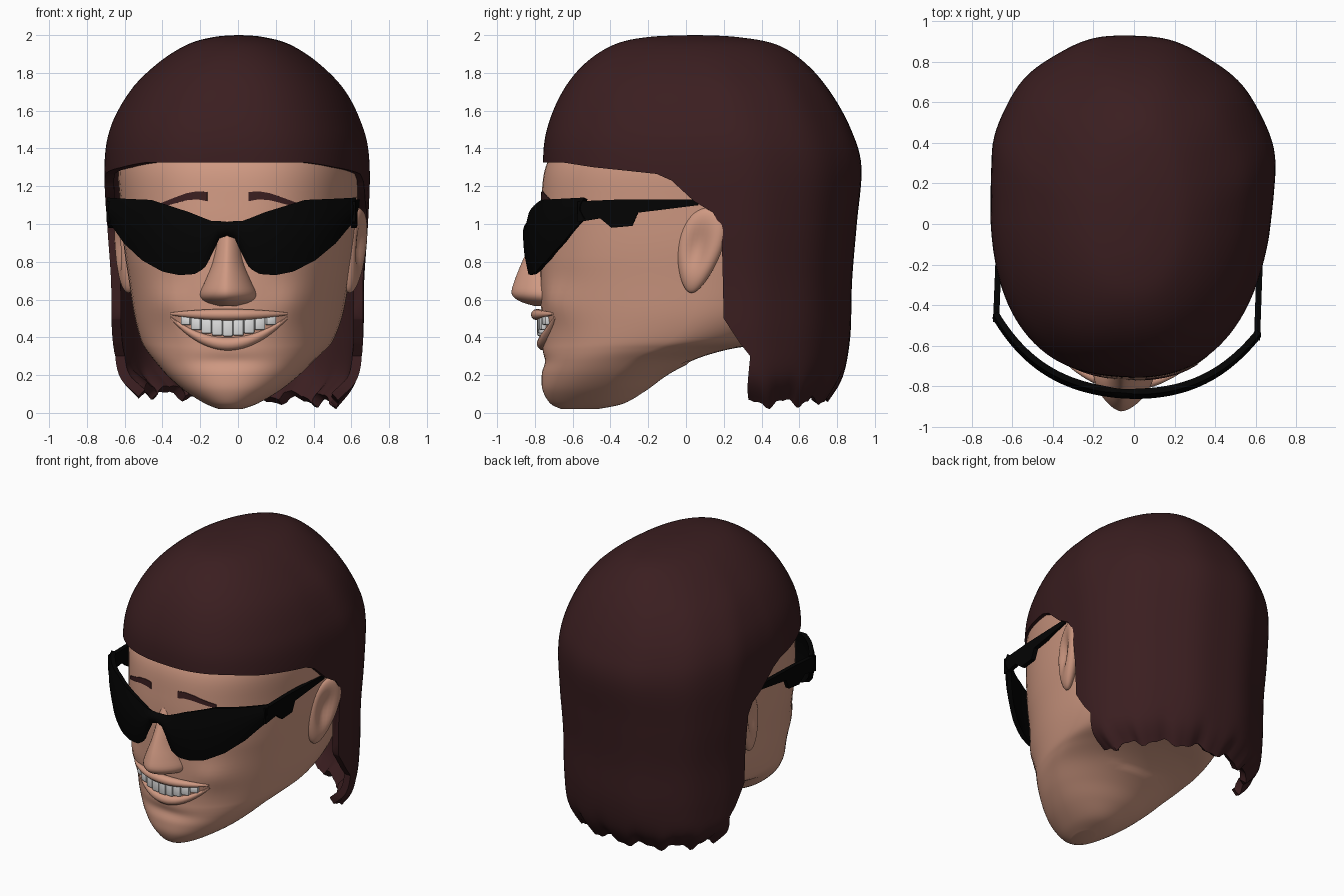
import bpy, bmesh, math
from mathutils import Vector, Matrix
from mathutils.bvhtree import BVHTree

if "Cube" in bpy.data.objects:
    bpy.data.objects.remove(bpy.data.objects["Cube"])


def material(name, rgb):
    m = bpy.data.materials.new(name)
    m.diffuse_color = (*rgb, 1)
    m.use_nodes = True
    m.node_tree.nodes["Principled BSDF"].inputs["Base Color"].default_value = m.diffuse_color
    return m


SKIN = material("skin", (0.63, 0.32, 0.225))
HAIR = material("dark_brown_hair", (0.043, 0.013, 0.0145))
BLACK = material("black_plastic", (0.001, 0.001, 0.001))
WHITE = material("tooth_white", (0.74, 0.74, 0.74))
parts = []


def finish(name, bm, mat):
    bmesh.ops.recalc_face_normals(bm, faces=bm.faces)
    me = bpy.data.meshes.new(name)
    bm.to_mesh(me)
    bm.free()
    ob = bpy.data.objects.new(name, me)
    bpy.context.collection.objects.link(ob)
    me.materials.append(mat)
    parts.append(ob)
    return ob


def apply(ob, kind, **kw):
    mod = ob.modifiers.new(kind, kind)
    for k, v in kw.items():
        setattr(mod, k, v)
    bpy.context.view_layer.objects.active = ob
    bpy.ops.object.modifier_apply(modifier=mod.name)


def lerp(table, x):
    for (a, p), (b, q) in zip(table, table[1:]):
        if x <= b:
            return p + (q - p) * max(0, x - a) / (b - a)
    return table[-1][1]


def skin_rings(bm, rings, cap0=True, cap1=True):
    """Bridge closed rings of points and cap the ends."""
    vs = [[bm.verts.new(p) for p in r] for r in rings]
    n = len(vs[0])
    for a, b in zip(vs, vs[1:]):
        for i in range(n):
            bm.faces.new((a[i], a[(i + 1) % n], b[(i + 1) % n], b[i]))
    if cap0:
        bm.faces.new(vs[0])
    if cap1:
        bm.faces.new(vs[-1])


def loft(name, rows, mat, power, n=72, sub=6, cap0=True, deform=None):
    """Rows are (z, front y, back y, half width, y of widest point); power is (z, front squareness)."""
    P = [Vector(r) for r in rows]
    P = [P[0]] + P + [P[-1]]
    rings = []
    for k in range(len(P) - 3):
        for j in range(sub + (k == len(P) - 4)):
            t = j / sub
            a, b, c, d = P[k:k + 4]
            z, f, bk, w, m = 0.5 * (2 * b + (c - a) * t + (2 * a - 5 * b + 4 * c - d) * t * t
                                    + (3 * b - a - 3 * c + d) * t ** 3)
            ring = []
            for i in range(n):
                ang = 2 * math.pi * i / n
                s, co = math.sin(ang), math.cos(ang)
                e = 2 / (lerp(power, z) if co > 0 else 2.0)
                x = math.copysign(abs(s) ** e, s) * w
                y = m + (f - m if co > 0 else bk - m) * abs(co) ** e
                p = Vector((x, y, z))
                ring.append(deform(p, ang) if deform else p)
            rings.append(ring)
    bm = bmesh.new()
    skin_rings(bm, rings, cap0)
    return finish(name, bm, mat)


def prism(name, pts, x0, x1, mat, lean=0.0):
    """Side profile (y, z) extruded along x, leaning sideways along y."""
    bm = bmesh.new()
    skin_rings(bm, [[(x - lean * (y + 0.53), y, z) for y, z in pts] for x in (x0, x1)])
    return finish(name, bm, mat)


# Head: jaw, cheeks and skull
def cheeks(p, ang):
    if p.y < 0:
        p.y -= 0.03 * math.exp(-((abs(p.x) - 0.34) / 0.1) ** 2 - ((p.z - 0.58) / 0.1) ** 2)
        p.y += 0.015 * math.exp(-(p.x / 0.2) ** 2 - ((p.z - 0.27) / 0.04) ** 2)
    return p


head = loft("head", [
    (0.02, -0.66, -0.47, 0.06, -0.56), (0.05, -0.72, -0.33, 0.14, -0.50),
    (0.12, -0.76, -0.21, 0.255, -0.43), (0.20, -0.765, -0.10, 0.35, -0.36),
    (0.28, -0.76, 0.04, 0.425, -0.27), (0.335, -0.76, 0.22, 0.475, -0.15),
    (0.39, -0.76, 0.50, 0.51, -0.04), (0.52, -0.765, 0.68, 0.55, 0.07),
    (0.70, -0.77, 0.74, 0.58, 0.12),
    (0.90, -0.77, 0.80, 0.61, 0.14), (1.10, -0.765, 0.82, 0.627, 0.15),
    (1.30, -0.742, 0.82, 0.64, 0.17), (1.45, -0.65, 0.78, 0.60, 0.15),
    (1.70, -0.45, 0.6, 0.45, 0.1), (1.85, -0.2, 0.3, 0.2, 0.05)], SKIN,
    [(0.3, 2.2), (0.8, 2.5), (1.4, 2.5), (1.8, 2.2)], deform=cheeks)
bm = bmesh.new()
bm.from_mesh(head.data)
tree = BVHTree.FromBMesh(bm)
bm.free()


def face_y(x, z):
    return tree.ray_cast(Vector((x, -3, z)), Vector((0, 1, 0)))[0].y


# Nose
loft("nose", [
    (0.565, -0.80, -0.6, 0.06, -0.70), (0.59, -0.88, -0.6, 0.13, -0.72),
    (0.63, -0.925, -0.6, 0.15, -0.74), (0.70, -0.91, -0.6, 0.12, -0.76),
    (0.80, -0.87, -0.6, 0.08, -0.76), (0.92, -0.815, -0.6, 0.06, -0.74),
    (1.02, -0.77, -0.6, 0.05, -0.72)], SKIN, [(0, 1.6), (2, 1.6)], n=40, sub=4)


# Lips: tapered tubes following the face
def lip(name, z0, bend, out, r0):
    rings = []
    for i in range(25):
        x = -0.31 + 0.62 * i / 24
        z = z0 + bend * x * x
        r = r0 * (1 - 0.8 * (abs(x) / 0.31) ** 2)
        y = face_y(x, z) - out * (1 - (x / 0.31) ** 2)
        rings.append([(x, y + 1.1 * r * math.cos(a * math.pi / 6), z + r * math.sin(a * math.pi / 6))
                      for a in range(12)])
    bm = bmesh.new()
    skin_rings(bm, rings)
    finish(name, bm, SKIN)


lip("upper_lip", 0.52, 0.05, 0.025, 0.03)
lip("lower_lip", 0.365, 1.45, -0.008, 0.036)

# Teeth
for i in range(9):
    x = (i - 4) * 0.055
    top, low = 0.51 + 0.1 * x * x, 0.405 + 1.25 * x * x
    bm = bmesh.new()
    bmesh.ops.create_cube(bm, size=1)
    slope = (face_y(x + 0.02, 0.47) - face_y(x - 0.02, 0.47)) / 0.04
    bmesh.ops.transform(bm, verts=bm.verts, matrix=Matrix.Translation((x, face_y(x, 0.47), (top + low) / 2))
                        @ Matrix.Rotation(math.atan(slope), 4, 'Z')
                        @ Matrix.Diagonal((0.057, 0.05, top - low, 1)))
    bmesh.ops.bevel(bm, geom=bm.edges[:], offset=0.01, segments=2, affect='EDGES', profile=0.5)
    finish("tooth", bm, WHITE)

BROW = [(0.11, 1.145), (0.16, 1.152), (0.22, 1.145), (0.30, 1.12), (0.36, 1.10)]
ARM = [(-0.53, 1.12), (-0.30, 1.13), (0.10, 1.13), (0.11, 1.10), (-0.21, 1.06), (-0.24, 0.99),
       (-0.35, 0.98), (-0.41, 1.03), (-0.53, 1.01)]
for side, tag in ((1, "right"), (-1, "left")):
    # Eyebrow plates
    rings = []
    for k in range(14):
        x = 0.11 + 0.25 * k / 13
        z = lerp(BROW, x)
        h = 0.024 * (1 - 0.5 * k / 13)
        rings.append([(side * x, face_y(side * x, z + dz) - o, z + dz)
                      for dz, o in ((-h, -0.004), (h, -0.004), (h, 0.005), (-h, 0.005))])
    bm = bmesh.new()
    skin_rings(bm, rings)
    finish(tag + "_eyebrow", bm, HAIR)
    # Ear: flattened ball with a hollow, leaning back and outwards
    bm = bmesh.new()
    bmesh.ops.create_uvsphere(bm, u_segments=32, v_segments=24, radius=1)
    for v in bm.verts:
        X, Y, Z = v.co
        if X > 0:
            X -= 0.9 * math.exp(-((Y + 0.1) / 0.5) ** 2 - ((Z - 0.1) / 0.55) ** 2)
        y, z = 0.12 * Y * (1 + 0.3 * Z), 0.225 * Z
        v.co = (side * (0.61 + 0.06 * X + 0.2 * y + 0.1 * z), 0.115 + y + 0.2 * z, 0.86 + z)
    finish(tag + "_ear", bm, SKIN)
    # Glasses arm: both lean to the left, straightening the turn of the head
    lean = 0.035 if side > 0 else 0.06
    prism(tag + "_glasses_arm", ARM, side * 0.63, side * 0.66, BLACK, lean if side > 0 else lean - 0.03)

# Sunglasses front: wrapped lens strip
TOP = [(0, 1.0), (0.08, 1.01), (0.2, 1.06), (0.4, 1.125), (0.65, 1.135)]
LOW = [(0, 0.95), (0.05, 0.93), (0.09, 0.84), (0.12, 0.77), (0.17, 0.738), (0.25, 0.732),
       (0.34, 0.75), (0.45, 0.81), (0.55, 0.90), (0.61, 0.98), (0.65, 1.03)]
bm = bmesh.new()
grid = []
for i in range(79):
    x = -0.65 + 1.3 * i / 78
    lo, hi = lerp(LOW, abs(x)), lerp(TOP, abs(x))
    y = -0.825 + 0.5 * x * x + 0.72 * x ** 4
    grid.append([bm.verts.new((x, y - 0.022 * math.sin(math.pi * t / 6), lo + (hi - lo) * t / 6))
                 for t in range(7)])
for a, b in zip(grid, grid[1:]):
    for t in range(6):
        bm.faces.new((a[t], b[t], b[t + 1], a[t + 1]))
apply(finish("sunglasses_front", bm, BLACK), 'SOLIDIFY', thickness=0.03, offset=0)


# Hair: shell with soft strands and a ragged hem, cut open around the face
def strands(p, ang):
    if p.y > 0:
        k = 1 + 0.004 * math.sin(11 * ang + 1) * min(1, (2 - p.z) * 4)
        p.x *= k
        p.y *= k
    w = max(0, (0.32 - p.z) / 0.25)
    p.z += w * (0.022 * math.sin(13 * ang) + 0.01 * math.sin(29 * ang + 2) - 0.05 * p.x)
    p.x -= 0.02 * min(1, max(0, (1.95 - p.z) / 0.4)) + 0.03 * max(0, p.y - 0.25)
    return p


hair = loft("hair", [
    (0.075, -0.3, 0.75, 0.53, 0.38), (0.20, -0.5, 0.83, 0.635, 0.34),
    (0.40, -0.62, 0.87, 0.665, 0.3), (0.70, -0.70, 0.88, 0.67, 0.3),
    (1.00, -0.74, 0.905, 0.69, 0.3), (1.30, -0.757, 0.93, 0.70, 0.27),
    (1.50, -0.737, 0.875, 0.67, 0.23), (1.70, -0.655, 0.765, 0.57, 0.17),
    (1.85, -0.535, 0.635, 0.425, 0.1), (1.95, -0.38, 0.48, 0.27, 0.06),
    (1.99, -0.2, 0.27, 0.13, 0.05), (2.0, 0.03, 0.07, 0.012, 0.05)],
    HAIR, [(1.3, 2.5), (1.9, 2.25)], n=120, cap0=False, deform=strands)
apply(hair, 'SOLIDIFY', thickness=0.05, offset=-1)
cutter = prism("face_opening_cutter", [
    (-1.3, 1.325), (-0.62, 1.325), (-0.45, 1.30), (-0.30, 1.285), (-0.11, 1.265), (-0.03, 1.23),
    (0.09, 1.12), (0.19, 1.06), (0.235, 0.98), (0.245, 0.5), (0.33, 0.37), (0.385, 0.3),
    (0.365, 0.12), (0.38, -0.3), (-1.3, -0.3)], -1.5, 1.5, HAIR)
cutter.hide_render = True
apply(hair, 'BOOLEAN', object=cutter, operation='DIFFERENCE', solver='EXACT')
parts.remove(cutter)
bpy.data.objects.remove(cutter)

# The whole head is turned slightly to one side
for ob in parts:
    ob.data.transform(Matrix.Rotation(math.radians(-4), 4, 'Z'))
    ob.select_set(True)
bpy.context.view_layer.objects.active = head
bpy.ops.object.shade_smooth_by_angle(angle=math.radians(40))
